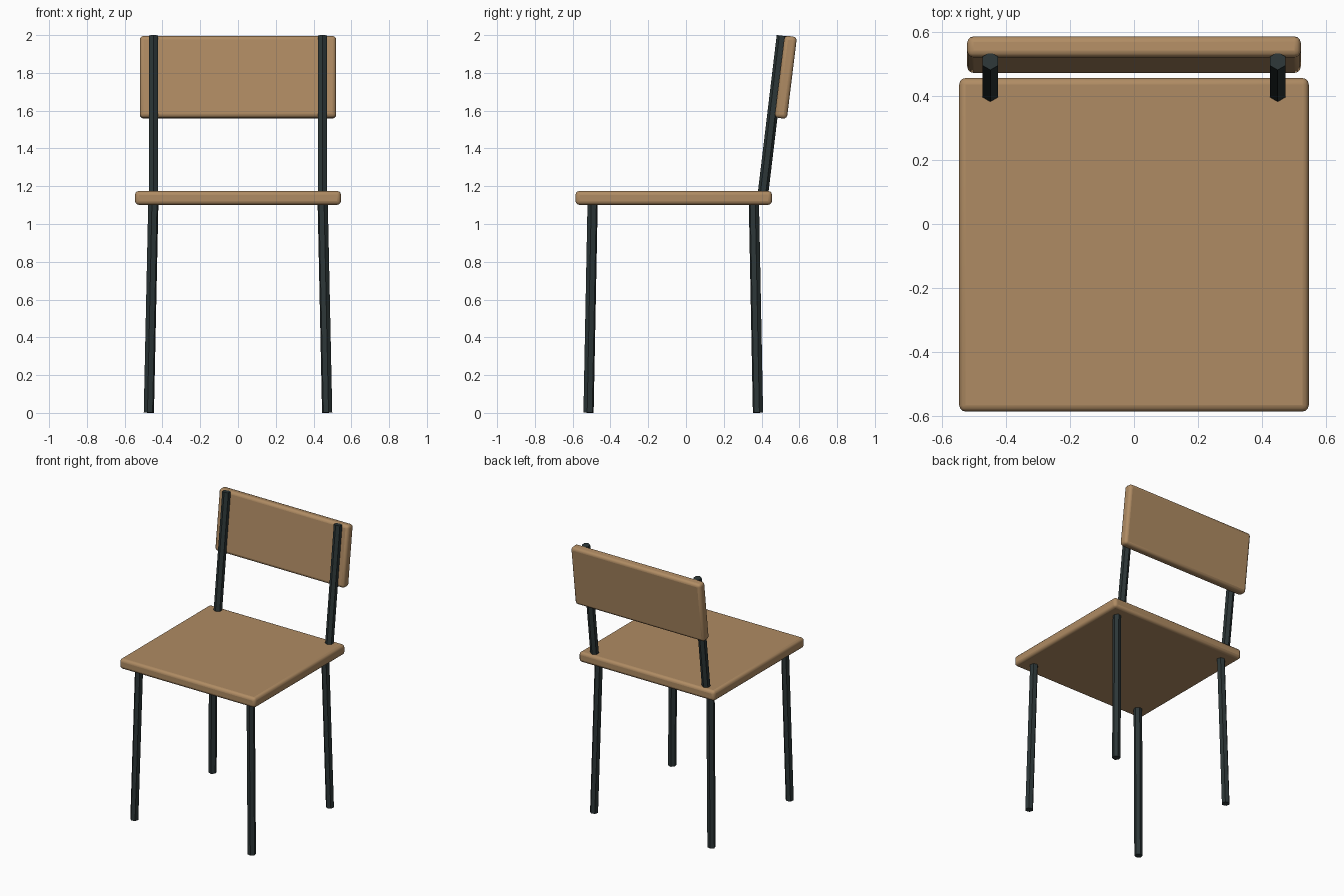
import bpy
import math
from mathutils import Matrix, Vector

cube = bpy.data.objects.get("Cube")
if cube:
    bpy.data.objects.remove(cube, do_unlink=True)


def make_material(name, colour, roughness):
    mat = bpy.data.materials.new(name)
    mat.use_nodes = True
    mat.diffuse_color = (*colour, 1)
    bsdf = mat.node_tree.nodes["Principled BSDF"]
    bsdf.inputs["Base Color"].default_value = (*colour, 1)
    bsdf.inputs["Roughness"].default_value = roughness
    return mat


wood = make_material("warm wood", (0.43, 0.26, 0.125), 0.6)
metal = make_material("dark metal", (0.025, 0.037, 0.038), 0.5)


def board(name, size, centre, tilt=0):
    """Wooden slab with softly rounded edges."""
    bpy.ops.mesh.primitive_cube_add(size=1, location=centre)
    obj = bpy.context.object
    obj.name = name
    obj.scale = size
    bpy.ops.object.transform_apply(location=False, rotation=False, scale=True)
    obj.rotation_euler.x = tilt
    bevel = obj.modifiers.new("rounded edges", "BEVEL")
    bevel.width = 0.02
    bevel.segments = 3
    obj.data.materials.append(wood)
    bpy.ops.object.shade_smooth_by_angle(angle=math.radians(40))
    return obj


def rod(name, bottom, top, radius=0.028, turn=0):
    """Six-sided bar running between two points."""
    bottom, top = Vector(bottom), Vector(top)
    axis = top - bottom
    bpy.ops.mesh.primitive_cylinder_add(vertices=6, radius=radius, depth=axis.length)
    obj = bpy.context.object
    obj.name = name
    aim = Vector((0, 0, 1)).rotation_difference(axis).to_matrix().to_4x4()
    spin = Matrix.Rotation(turn, 4, "Z")
    obj.matrix_world = Matrix.Translation((bottom + top) / 2) @ aim @ spin
    obj.data.materials.append(metal)
    return obj


# Seat and leaning backrest
lean = math.radians(7)
board("seat", (1.09, 1.04, 0.073), (0, -0.065, 1.138))
board("backrest", (1.04, 0.066, 0.437), (0, 0.528, 1.777), -lean)

# Splayed legs and back posts, mirrored left and right
for side, label in ((1, "left"), (-1, "right")):
    turn = side * math.radians(15)
    rod("front_leg_" + label, (side * 0.472, -0.516, 0.001),
        (side * 0.448, -0.494, 1.13), turn=turn)
    rod("back_leg_" + label, (side * 0.472, 0.381, 0.001),
        (side * 0.448, 0.359, 1.13), turn=-turn)
    rod("back_post_" + label, (side * 0.448, 0.404, 1.13),
        (side * 0.448, 0.508, 1.997))
